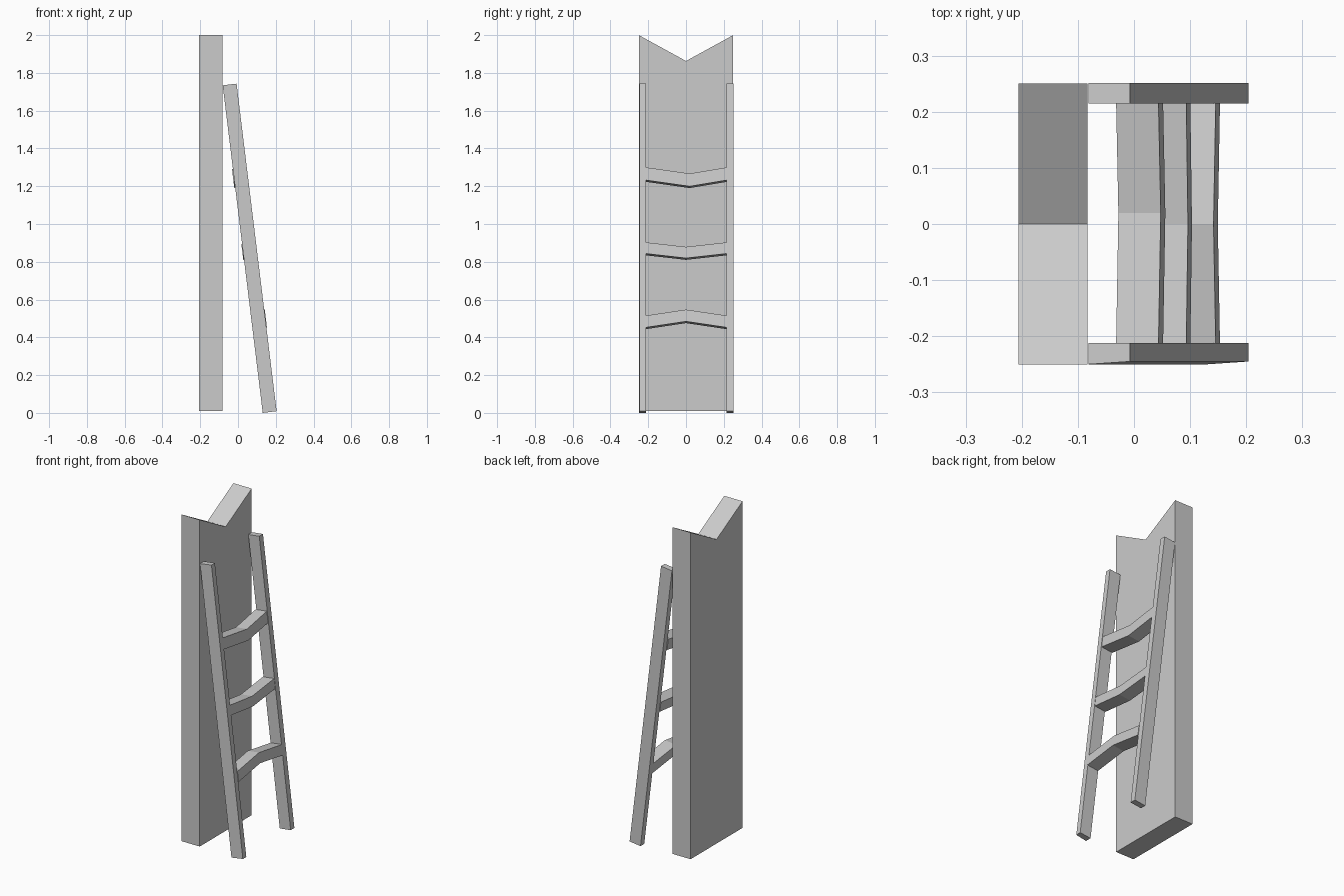
import bpy, bmesh
from mathutils import Vector

cube = bpy.data.objects.get("Cube")
if cube:
    bpy.data.objects.remove(cube)

grey = bpy.data.materials.new("light grey")
grey.use_nodes = True
colour = (0.6, 0.6, 0.6, 1)
grey.diffuse_color = colour
grey.node_tree.nodes["Principled BSDF"].inputs["Base Color"].default_value = colour


def loft(name, sections):
    """Solid through a list of matching cross-sections, capped at both ends."""
    bm = bmesh.new()
    rings = [[bm.verts.new(p) for p in ring] for ring in sections]
    for a, b in zip(rings, rings[1:]):
        for i in range(len(a)):
            j = (i + 1) % len(a)
            bm.faces.new((a[i], a[j], b[j], b[i]))
    bm.faces.new(rings[0])
    bm.faces.new(rings[-1])
    bmesh.ops.recalc_face_normals(bm, faces=bm.faces)
    mesh = bpy.data.meshes.new(name)
    bm.to_mesh(mesh)
    bm.free()
    mesh.materials.append(grey)
    obj = bpy.data.objects.new(name, mesh)
    bpy.context.collection.objects.link(obj)
    return obj


# Tall board with a V notch in its top
outline = [(-0.25, 0.01), (0.25, 0.01), (0.25, 2), (0, 1.863), (-0.25, 2)]
loft("notched_board", [[(x, y, z) for y, z in outline] for x in (-0.206, -0.083)])

# Leaning frame: directions along the rails and across their depth
foot = Vector((0.131, 0, 0))
head = Vector((-0.081, 0, 1.734))
along = (head - foot).normalized()
across = Vector((along.z, 0, -along.x))
depth = 0.074


# Side rails, the front one slightly skewed in plan
def rail(name, plan):
    loft(name, [[end + across * d + Vector((0, y, 0)) for d, y in plan]
                for end in (foot, head)])


rail("front_rail", [(0, -0.25), (depth, -0.245), (depth, -0.212), (0, -0.212)])
rail("back_rail", [(0, 0.215), (depth, 0.215), (depth, 0.251), (0, 0.251)])

# Bent rungs: (outer top height at ends, rise at bend, bend y, thickness, shift)
rungs = {
    "upper_rung": (1.30, -0.033, 0.02, 0.068, -0.003),
    "middle_rung": (0.903, -0.024, 0, 0.06, -0.002),
    "lower_rung": (0.515, 0.032, 0, 0.063, 0.003),
}
for name, (top, rise, bend, thick, shift) in rungs.items():
    sections = []
    for y, lift in ((-0.213, 0), (bend, rise), (0.216, 0)):
        # Outer top corner lies on the outer face of the rails
        outer = foot + across * (depth + shift)
        outer += along * ((top + lift - outer.z) / along.z)
        outer.y = y
        inner = outer - across * (depth + 0.002)
        sections.append([outer, inner, inner - along * thick, outer - along * thick])
    loft(name, sections)
